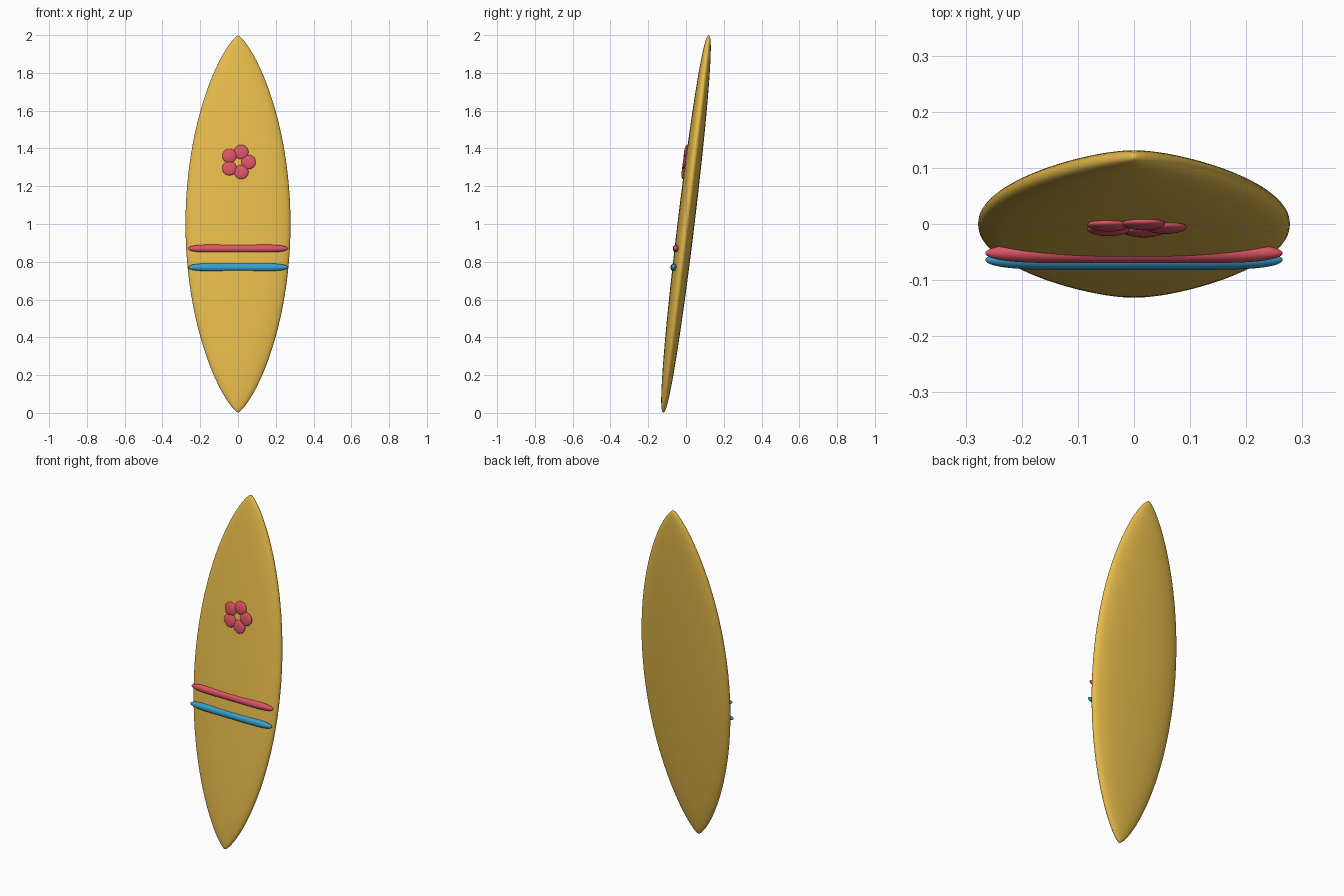
import bpy, bmesh, math
from mathutils import Matrix, Vector

if "Cube" in bpy.data.objects:
    bpy.data.objects.remove(bpy.data.objects["Cube"])

LEAN = Matrix.Translation((0, 0, 1)) @ Matrix.Rotation(-0.12, 4, 'X')


def material(name, rgb):
    m = bpy.data.materials.new(name)
    m.diffuse_color = (*rgb, 1)
    m.use_nodes = True
    m.node_tree.nodes["Principled BSDF"].inputs["Base Color"].default_value = m.diffuse_color
    return m


YELLOW = material("yellow", (0.80, 0.50, 0.07))
RED = material("red", (0.72, 0.09, 0.13))
BLUE = material("blue", (0.04, 0.36, 0.62))


def rounded_solid(name, mat, shape, place, segments=32, rings=16):
    """Unit sphere reshaped by shape(x, y, z), then placed and leaned."""
    bm = bmesh.new()
    bmesh.ops.create_uvsphere(bm, u_segments=segments, v_segments=rings, radius=1)
    for v in bm.verts:
        v.co = LEAN @ (Vector(place) + Vector(shape(*v.co)))
    bmesh.ops.recalc_face_normals(bm, faces=bm.faces)
    me = bpy.data.meshes.new(name)
    bm.to_mesh(me)
    bm.free()
    for p in me.polygons:
        p.use_smooth = True
    me.materials.append(mat)
    ob = bpy.data.objects.new(name, me)
    bpy.context.collection.objects.link(ob)
    return ob


def power(c, e):
    return math.copysign(abs(c) ** e, c)


# Board: pointed outline, thin lens section with rounded rails
def board_shape(x, y, z):
    a = math.atan2(y, x)
    left = max(0.0, 1 - z * z)
    width, thick = 0.278 * left ** 0.75, 0.045 * left ** 0.42
    return (width * power(math.cos(a), 0.87), thick * power(math.sin(a), 0.87), z * 1.005)


rounded_solid("board", YELLOW, board_shape, (0, 0, 0), 64, 48)


# Stripes: straight bars with rounded ends across the front
def stripe_shape(x, y, z):
    a = math.atan2(y, x)
    r = max(0.0, 1 - abs(z) ** 6) ** 0.5
    return (0.265 * z, 0.018 * r * math.cos(a), 0.021 * r * math.sin(a))


rounded_solid("red_stripe", RED, stripe_shape, (0, -0.036, -0.135), 24, 40)
rounded_solid("blue_stripe", BLUE, stripe_shape, (0, -0.036, -0.235), 24, 40)


# Flower: five flattened petals in a ring
def petal_shape(x, y, z):
    return (0.038 * x, 0.011 * y, 0.038 * z)


for i in range(5):
    t = math.tau * i / 5
    rounded_solid(f"petal_{i + 1}", RED, petal_shape,
                  (0.056 * math.cos(t), -0.045, 0.325 + 0.056 * math.sin(t)))
